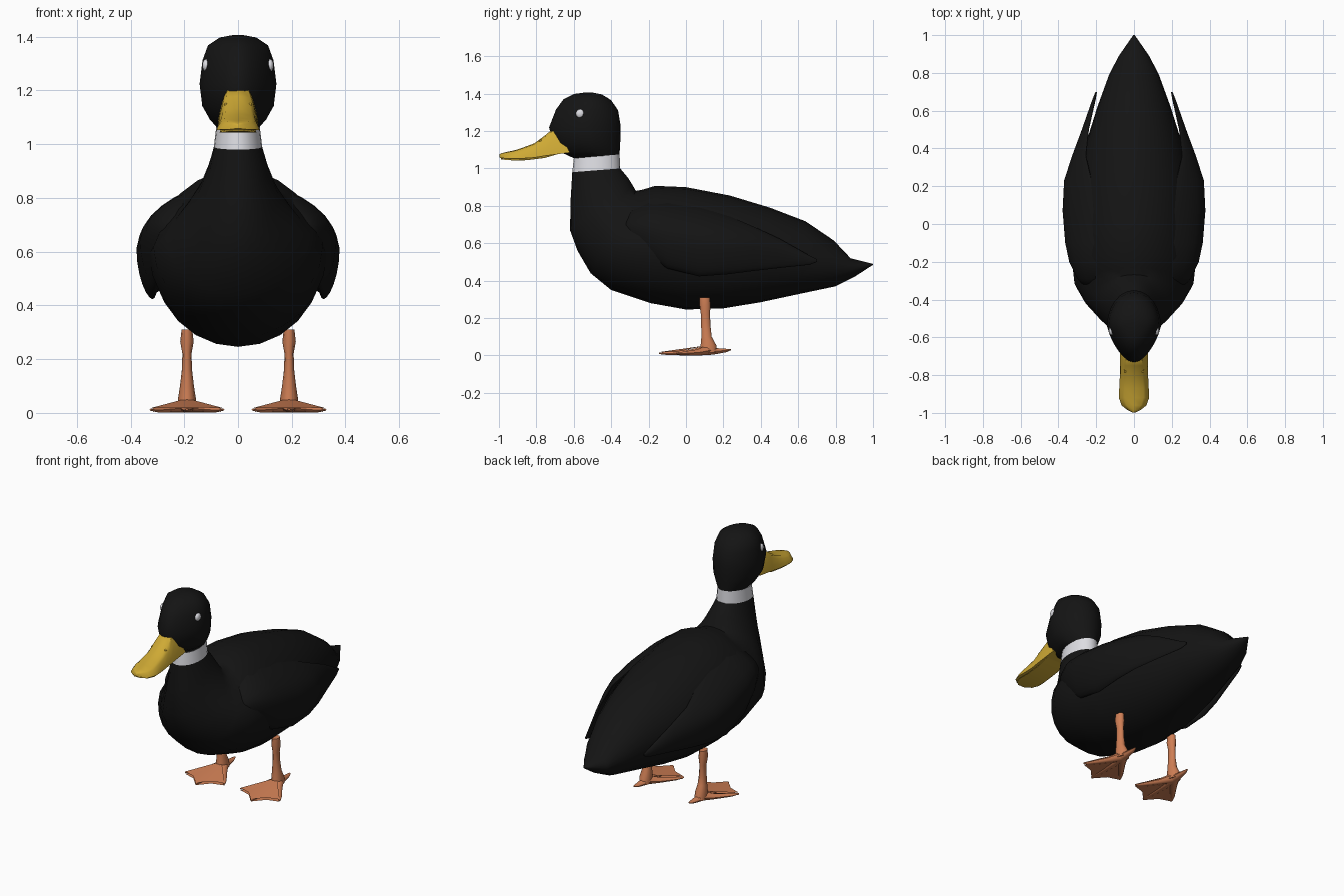
import bpy, bmesh
from math import sin, cos, pi, radians
from mathutils import Vector

if "Cube" in bpy.data.objects:
    bpy.data.objects.remove(bpy.data.objects["Cube"])


def paint(name, rgb):
    m = bpy.data.materials.new(name)
    m.diffuse_color = (*rgb, 1)
    m.use_nodes = True
    m.node_tree.nodes["Principled BSDF"].inputs["Base Color"].default_value = m.diffuse_color
    return m


BLACK = paint("black_feathers", (0.007, 0.007, 0.007))
WHITE = paint("white_feathers", (0.72, 0.72, 0.76))
YELLOW = paint("yellow_bill", (0.62, 0.40, 0.035))
ORANGE = paint("orange_skin", (0.62, 0.21, 0.09))


def finish(bm, name, mat, angle=50):
    bmesh.ops.recalc_face_normals(bm, faces=bm.faces)
    me = bpy.data.meshes.new(name)
    bm.to_mesh(me)
    bm.free()
    ob = bpy.data.objects.new(name, me)
    bpy.context.collection.objects.link(ob)
    me.materials.append(mat)
    bpy.ops.object.select_all(action='DESELECT')
    ob.select_set(True)
    bpy.context.view_layer.objects.active = ob
    bpy.ops.object.shade_smooth_by_angle(angle=radians(angle))
    return ob


def add_loft(bm, rings, caps=(True, True)):
    rows = [[bm.verts.new(p) for p in r] for r in rings]
    n = len(rows[0])
    for a, b in zip(rows, rows[1:]):
        for i in range(n):
            j = (i + 1) % n
            bm.faces.new((a[i], a[j], b[j], b[i]))
    if caps[0]:
        bm.faces.new(rows[0])
    if caps[1]:
        bm.faces.new(rows[-1])


def loft(name, rings, mat, caps=(True, True), angle=50):
    bm = bmesh.new()
    add_loft(bm, rings, caps)
    return finish(bm, name, mat, angle)


def oval(by, bz, fy, fz, w, pinch_back=0, pinch_front=0, n=24):
    """Ring spanning a back point and a front point in the side profile."""
    out = []
    for i in range(n):
        a = 2 * pi * i / n
        c = cos(a)
        t = (1 - c) / 2
        x = w * sin(a) * (1 - pinch_back * max(c, 0) - pinch_front * max(-c, 0))
        out.append((x, by + (fy - by) * t, bz + (fz - bz) * t))
    return out


def tube(bm, stations, n=10):
    """Level oval rings: x, y, z, x radius, y radius."""
    add_loft(bm, [[(x + rx * cos(2 * pi * i / n), y + ry * sin(2 * pi * i / n), z)
                   for i in range(n)] for x, y, z, rx, ry in stations])


# body and neck: back point, front/belly point, half width, back pinch
body = [
    (1.0, .49, 1.0, .485, .004), (.88, .52, .90, .42, .08),
    (.79, .615, .80, .37, .13), (.64, .717, .61, .33, .192),
    (.45, .79, .40, .285, .255), (.235, .855, .20, .252, .298),
    (0, .90, 0, .246, .315, .05), (-.165, .907, -.19, .28, .33, .1),
    (-.23, .887, -.40, .35, .315, .25), (-.268, .88, -.51, .44, .265, .3),
    (-.285, .91, -.58, .56, .205, .25), (-.31, .95, -.62, .67, .15, .1),
    (-.335, .98, -.617, .83, .113), (-.352, 1.0, -.608, .98, .09),
]
loft("body", [oval(*s) for s in body], BLACK)

# white neck collar
collar_top = (-.355, 1.075, -.60, 1.055, .081)
loft("neck_collar", [oval(*body[-1]), oval(*collar_top)], WHITE, (False, False))

# head, narrowing towards the bill
head = [
    collar_top, (-.354, 1.10, -.665, 1.085, .105), (-.351, 1.15, -.71, 1.135, .133),
    (-.35, 1.23, -.732, 1.22, .143), (-.363, 1.31, -.695, 1.315, .132),
    (-.40, 1.365, -.655, 1.37, .112), (-.45, 1.396, -.60, 1.398, .068),
    (-.50, 1.406, -.54, 1.406, .02),
]
loft("head", [oval(*s, 0, .3) for s in head], BLACK)


# bill halves: y, bottom z, top z, bottom half width, top half width
def bill_ring(y, zb, zt, wb, wt, lean=0):
    out = []
    for u, v in ((-1, 0), (-.97, .3), (-.84, .72), (-.68, .93), (0, 1),
                 (.68, .93), (.84, .72), (.97, .3), (1, 0), (.5, 0), (0, 0), (-.5, 0)):
        w = wb + (wt - wb) * v
        out.append((u * w, y - lean * v, zb + (zt - zb) * v))
    return out


upper = [
    (-.62, 1.085, 1.21, .075, .055, .07), (-.66, 1.08, 1.213, .075, .058, .05),
    (-.75, 1.068, 1.18, .075, .066), (-.81, 1.058, 1.135, .075, .068),
    (-.87, 1.054, 1.112, .078, .072), (-.92, 1.053, 1.096, .08, .072),
    (-.96, 1.054, 1.088, .066, .055), (-.985, 1.055, 1.082, .035, .028),
    (-.998, 1.058, 1.076, .008, .006),
]
loft("upper_bill", [bill_ring(*s) for s in upper], YELLOW)
lower = [
    (-.64, 1.09, 1.10, .065, .07), (-.755, 1.056, 1.069, .065, .072),
    (-.85, 1.044, 1.055, .066, .074), (-.92, 1.043, 1.053, .068, .076),
    (-.96, 1.045, 1.054, .055, .062), (-.99, 1.049, 1.055, .022, .026),
]
loft("lower_bill", [bill_ring(*s) for s in lower], YELLOW)


def ball(name, loc, scale, mat):
    bm = bmesh.new()
    bmesh.ops.create_uvsphere(bm, u_segments=14, v_segments=8, radius=1)
    for v in bm.verts:
        v.co = Vector((v.co.x * scale[0], v.co.y * scale[1], v.co.z * scale[2])) + Vector(loc)
    finish(bm, name, mat)


# wing sections: y, top z, bottom z, outer x, thickness, inward curl
wing = [
    (-.33, .72, .64, .262, .03, .03), (-.29, .775, .59, .30, .06, .07),
    (-.20, .82, .53, .343, .08, .12), (-.10, .825, .465, .364, .08, .14),
    (.07, .80, .423, .378, .075, .15), (.23, .745, .435, .37, .07, .11),
    (.36, .69, .452, .328, .045, .05), (.50, .625, .468, .276, .03, .02),
    (.66, .535, .485, .22, .018, .004), (.70, .515, .50, .204, .008, 0),
]


def wing_ring(side, y, zt, zb, xo, t, k, n=24):
    out = []
    for i in range(n):
        a = 2 * pi * i / n
        curl = k * sin(a) ** 2 * (1 if sin(a) > 0 else .15)
        out.append((side * (xo - t / 2 + t / 2 * cos(a) - curl), y,
                    (zt + zb) / 2 + (zt - zb) / 2 * sin(a)))
    return out


for side, tag in ((1, "left"), (-1, "right")):
    loft(tag + "_wing", [wing_ring(side, *s) for s in wing], BLACK)
    ball(tag + "_eye", (side * .119, -.565, 1.293), (.014, .024, .024), WHITE)
    ball(tag + "_nostril", (side * .046, -.775, 1.148), (.006, .012, .006), YELLOW)

    # leg shank with knee and flared ankle
    cx = side * .19
    bm = bmesh.new()
    tube(bm, [(cx, .10, .31, .020, .030), (cx, .102, .265, .025, .030),
              (cx, .104, .22, .017, .026), (cx, .106, .16, .019, .026),
              (cx, .110, .10, .026, .029), (cx, .120, .055, .033, .044),
              (cx, .12, .015, .033, .050)])
    finish(bm, tag + "_leg", ORANGE)

    # webbed foot: toes and hind spur as low tapering tubes
    bm = bmesh.new()
    heel = Vector((cx, .12, .03))
    tips = [Vector((cx + .135, -.055, .012)), Vector((cx, -.145, .012)),
            Vector((cx - .135, -.055, .012))]
    for tip in tips + [Vector((cx, .24, .032))]:
        d = tip - heel
        across = Vector((-d.y, d.x, 0)).normalized()
        rings = []
        for f, r, h in ((0, .034, .028), (.35, .022, .016), (.8, .014, .009), (1, .005, .004)):
            c = heel + d * f
            c.z = max(h, c.z - .008 * sin(pi * f))
            rings.append([c + across * r * cos(i * pi / 4) + Vector((0, 0, h * sin(i * pi / 4)))
                          for i in range(8)])
        add_loft(bm, rings)
    # web membrane with scalloped front edge
    edge = []
    for a, b in zip(tips, tips[1:]):
        mid = (a + b) / 2
        edge += [a, mid + (heel - mid) * .09]
    edge.append(tips[-1])
    for z0, zc, flip in ((.006, .024, 0), (-.008, -.022, 1)):
        c = bm.verts.new(heel + Vector((0, -.01, zc)))
        vs = [bm.verts.new(p + Vector((0, 0, z0))) for p in edge]
        for p, q in zip(vs, vs[1:]):
            bm.faces.new((c, q, p) if flip else (c, p, q))
    finish(bm, tag + "_foot", ORANGE)
